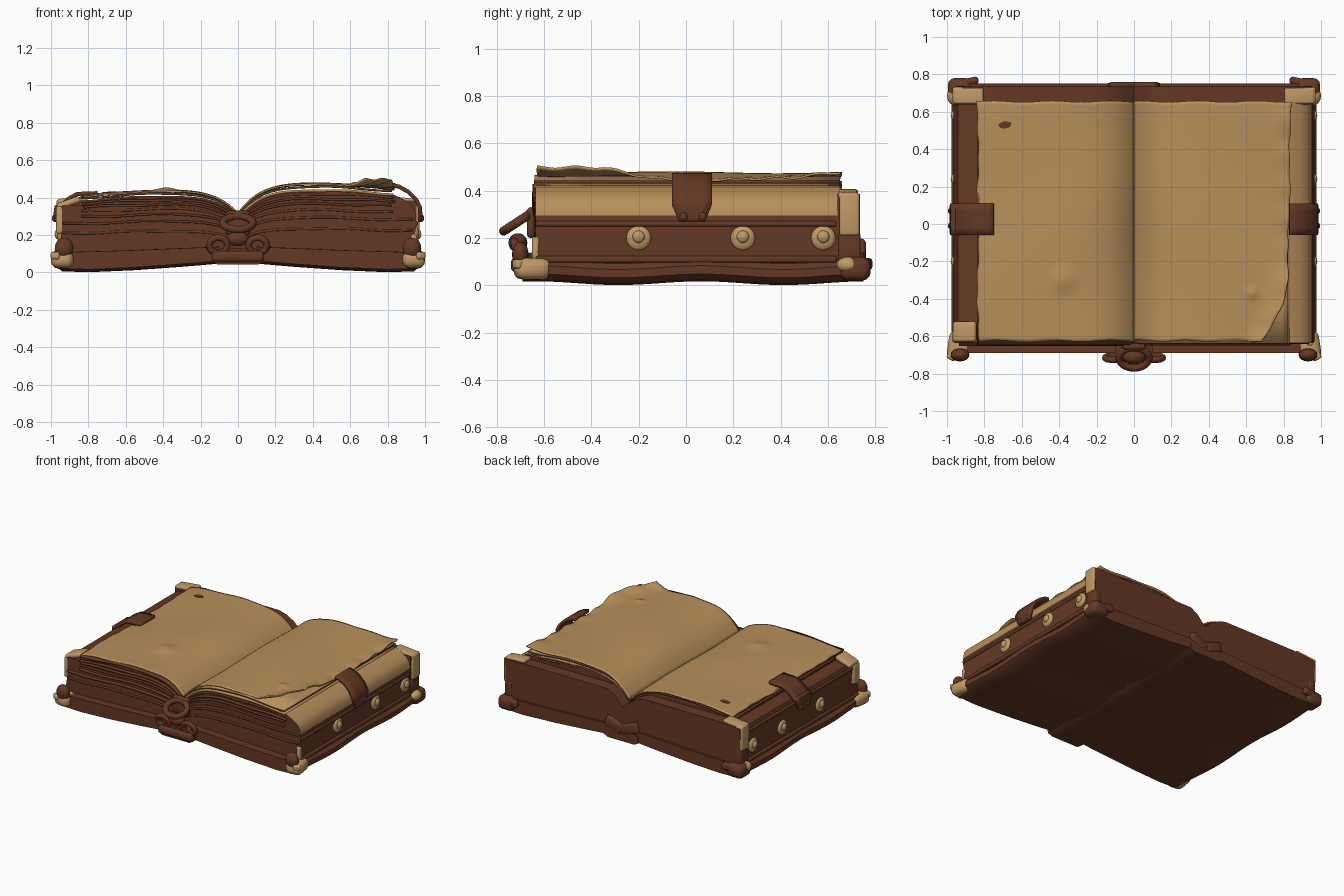
import bpy, bmesh, math, random
from mathutils import Vector, Matrix

random.seed(4)
if "Cube" in bpy.data.objects:
    bpy.data.objects.remove(bpy.data.objects["Cube"], do_unlink=True)


def material(name, rgb):
    m = bpy.data.materials.new(name)
    m.use_nodes = True
    m.diffuse_color = (*rgb, 1)
    bsdf = m.node_tree.nodes["Principled BSDF"]
    bsdf.inputs["Base Color"].default_value = (*rgb, 1)
    bsdf.inputs["Roughness"].default_value = 0.9
    return m


LEATHER = material("brown leather", (0.125, 0.039, 0.017))
PAPER = material("tan parchment", (0.48, 0.275, 0.105))
BRASS = material("pale worn trim", (0.53, 0.32, 0.135))


def finish(name, bm, mats, rule=None, angle=40):
    bmesh.ops.recalc_face_normals(bm, faces=bm.faces)
    me = bpy.data.meshes.new(name)
    for m in mats:
        me.materials.append(m)
    if rule:
        for f in bm.faces:
            f.material_index = rule(f)
    bm.to_mesh(me)
    bm.free()
    ob = bpy.data.objects.new(name, me)
    bpy.context.collection.objects.link(ob)
    bpy.context.view_layer.objects.active = ob
    bpy.ops.object.select_all(action='DESELECT')
    ob.select_set(True)
    bpy.ops.object.shade_smooth_by_angle(angle=math.radians(angle))
    return ob


def prism(name, profile, y0, y1, mats, wave=0.0, rule=None, n=24):
    """Extrude an x-z outline along y with a gentle wave."""
    bm = bmesh.new()
    rings = []
    for j in range(n + 1):
        y = y0 + (y1 - y0) * j / n
        dz = wave * math.sin(y * 9 + 1)
        rings.append([bm.verts.new((x, y, z + dz)) for x, z in profile])
    k = len(profile)
    for a, b in zip(rings, rings[1:]):
        for i in range(k):
            bm.faces.new((a[i], a[(i + 1) % k], b[(i + 1) % k], b[i]))
    bm.faces.new(rings[0])
    bm.faces.new(rings[-1])
    return finish(name, bm, mats, rule)


def sheet(name, point, nu, nv, thick, mats):
    """Thin solid sheet from a function of u and v; the last material is its rim."""
    bm = bmesh.new()
    g = [[bm.verts.new(point(i / nu, j / nv)) for j in range(nv + 1)] for i in range(nu + 1)]
    for i in range(nu):
        for j in range(nv):
            bm.faces.new((g[i][j], g[i + 1][j], g[i + 1][j + 1], g[i][j + 1]))
    ob = finish(name, bm, mats)
    mod = ob.modifiers.new("thickness", 'SOLIDIFY')
    mod.thickness = thick
    mod.offset = 0
    mod.material_offset_rim = len(mats) - 1
    return ob


def block(name, loc, size, mat, bevel=0.015, rot=(0, 0, 0)):
    bm = bmesh.new()
    bmesh.ops.create_cube(bm, size=1, matrix=Matrix.Diagonal((*size, 1)))
    bmesh.ops.bevel(bm, geom=bm.edges[:], offset=bevel, segments=3, profile=0.5, affect='EDGES')
    ob = finish(name, bm, [mat])
    ob.location, ob.rotation_euler = loc, rot
    return ob


def ball(name, loc, size, mat):
    bm = bmesh.new()
    bmesh.ops.create_uvsphere(bm, u_segments=16, v_segments=10, radius=1, matrix=Matrix.Diagonal((*size, 1)))
    ob = finish(name, bm, [mat], angle=60)
    ob.location = loc
    return ob


def ring(name, center, ax, az, tilt, r, mat, n=28, m=10):
    """Elliptical tube loop tilted about the x axis."""
    bm = bmesh.new()
    rot = Matrix.Rotation(tilt, 3, 'X')
    loops = []
    for i in range(n):
        a = 2 * math.pi * i / n
        c = Vector((ax * math.cos(a), 0, az * math.sin(a)))
        out = Vector((math.cos(a), 0, math.sin(a)))
        loops.append([bm.verts.new(Vector(center) + rot @ (c + out * r * math.cos(b) + Vector((0, r * math.sin(b), 0))))
                      for b in (2 * math.pi * j / m for j in range(m))])
    for i in range(n):
        p, q = loops[i], loops[(i + 1) % n]
        for j in range(m):
            bm.faces.new((p[j], p[(j + 1) % m], q[(j + 1) % m], q[j]))
    return finish(name, bm, [mat], angle=80)


def top(s, x):
    """Height of the open page at distance x from the gutter."""
    return 0.31 + (0.2 if s > 0 else 0.16) * (1 - math.exp(-x / 0.13)) - 0.07 * x


def bump(x, y, cx, cy, r, h):
    return h * math.exp(-((x - cx) ** 2 + (y - cy) ** 2) / (r * r))


def page_point(s):
    def point(u, v):
        y = -0.625 + 1.28 * v
        y += 0.004 * math.sin(u * 17 + s) * (2 * v - 1) ** 8
        edge = 0.835 + 0.004 * math.sin(y * 13) + 0.003 * math.sin(y * 41)
        if s > 0:
            edge -= 0.02 * max(0, 0.3 - y) + 0.13 * max(0, (-0.25 - y) / 0.375) ** 2
        x = u * edge
        z = top(s, x) + 0.004 * math.sin(y * 7 + x * 5)
        z += bump(s * x, y, -0.38, -0.3, 0.06, 0.016) + bump(s * x, y, 0.63, -0.37, 0.025, 0.014)
        rim = max(0, (u - 0.82) / 0.18) ** 2
        if s > 0:
            z += rim * (0.04 * min(1, max(0, -0.15 - y) * 5) + 0.025 * max(0, y - 0.45) * 5)
            z += rim * 0.005 * math.sin(y * 37)
        else:
            z -= rim * 0.01
        return (s * x, y, z)
    return point


for s, side in ((1, "left"), (-1, "right")):
    # Cover board
    prism(side + "_cover_board",
          [(s * x, z) for x, z in ((0.1, 0.055), (0.3, 0.038), (0.55, 0.02), (0.8, 0.009), (0.94, 0.014), (0.975, 0.04),
                                   (0.975, 0.075), (0.95, 0.1), (0.6, 0.11), (0.1, 0.13))],
          -0.69, 0.75, [LEATHER], wave=0.008)

    # Page block, one side ending in a drooping parchment page
    if s > 0:
        fore = [(0.955, 0.26), (0.95, 0.295), (0.945, 0.335), (0.925, 0.365), (0.89, 0.388), (0.83, top(s, 0.83) - 0.035)]
    else:
        fore = [(0.955, 0.33), (0.94, 0.36), (0.83, top(s, 0.83) - 0.05)]
    curve = [(x, top(s, x) - 0.03) for x in (0.8 - 0.8 * i / 20 for i in range(21))]
    prof = [(0, 0.08), (0.94, 0.08), (0.955, 0.14), (0.945, 0.2)] + fore + curve
    prism(side + "_page_block", [(s * x, z) for x, z in prof], -0.635, 0.65, [LEATHER, PAPER],
          rule=lambda f: int(s > 0 and abs(f.normal.y) < 0.5 and f.calc_center_median().x > 0.5
                             and f.calc_center_median().z > 0.29))

    # Loose leaves fanned through the block
    for i, t in enumerate((0.36, 0.52, 0.63, 0.72, 0.79, 0.86, 0.91, 0.96)):
        reach = 0.935 if t < 0.6 else 0.82 + random.uniform(0, 0.02)
        front = -0.638 - random.uniform(0, 0.014)
        def leaf(u, v):
            x = u * reach
            y = front + (0.65 - front) * v
            z = 0.1 + t * (top(s, x) - 0.1) + 0.005 * math.sin(x * 14 + i) * u
            return (s * x, y, z)
        mats = [LEATHER]
        if s > 0 and i > 5:
            mats = [PAPER, LEATHER] if i == 7 else [PAPER]
        sheet(f"{side}_leaf_{i + 1}", leaf, 24, 6, 0.012, mats)

    # Open top page
    sheet(side + "_open_page", page_point(s), 50, 70, 0.009, [PAPER])

    # Raised back wall following the pages
    wall = [(0.955 * i / 16, min(top(s, 0.955 * i / 16) - 0.03, 0.385)) for i in range(17)]
    prism(side + "_back_wall", [(s * x, z) for x, z in [(0, 0.07), (0.95, 0.07)] + wall[::-1]],
          0.64, 0.735, [LEATHER], n=4)

    # Fore-edge ridge and lower seam rolls
    for z, w in ((0.26 if s > 0 else 0.325, 0.012), (0.11, 0.014)):
        block(side + "_edge_roll", (s * 0.95, 0.0, z), (2 * w, 1.27, 2 * w), LEATHER, 0.009)

    # Strap over the fore edge, tapering to a point
    h = top(s, 0.83)
    path = [(0.75 if s < 0 else 0.83, h + 0.012), (0.86, h + 0.008), (0.91, h - 0.02), (0.95, h - 0.06),
            (0.972, 0.35), (0.975, 0.31), (0.972, 0.27)]
    def strap(u, v):
        k = min(len(path) - 2, int(u * (len(path) - 1)))
        f = u * (len(path) - 1) - k
        (x0, z0), (x1, z1) = path[k], path[k + 1]
        half = 0.085 - 0.03 * max(0, u - 0.7) / 0.3
        return (s * (x0 + (x1 - x0) * f), 0.025 + half * (2 * v - 1), z0 + (z1 - z0) * f)
    sheet(side + "_strap", strap, 18, 4, 0.022, [LEATHER])
    for y in (-0.01, 0.07):
        ball(side + "_strap_rivet", (s * 0.98, y, 0.29), (0.015, 0.017, 0.02), LEATHER)

    # Studs along the fore edge
    for y in (-0.2, 0.24, 0.58):
        ball(side + "_stud_base", (s * 0.95, y, 0.2), (0.018, 0.052, 0.052), BRASS)
        ball(side + "_stud_knob", (s * 0.965, y, 0.205), (0.015, 0.026, 0.026), BRASS)

    # Lower corner guards with curled tips
    block(side + "_front_guard", (s * 0.935, -0.65, 0.07), (0.12, 0.15, 0.09), BRASS, 0.035, (0, 0, s * 0.15))
    ball(side + "_front_guard_tip", (s * 0.93, -0.7, 0.13), (0.05, 0.035, 0.055), LEATHER)
    block(side + "_front_guard_spike", (s * 0.965, -0.69, 0.09), (0.05, 0.08, 0.04), BRASS, 0.012, (0, 0, s * 0.5))
    block(side + "_back_guard", (s * 0.93, 0.715, 0.07), (0.13, 0.13, 0.1), LEATHER, 0.035)
    ball(side + "_back_guard_patch", (s * 0.96, 0.685, 0.085), (0.04, 0.05, 0.035), BRASS)
    block(side + "_back_guard_tip", (s * 0.91, 0.755, 0.09), (0.16, 0.04, 0.05), LEATHER, 0.015, (0, 0, s * -0.2))

    # Upper back corner post and cap
    block(side + "_back_post", (s * 0.94, 0.69, 0.3), (0.06, 0.085, 0.18), BRASS, 0.012)
    block(side + "_back_post_foot", (s * 0.93, 0.69, 0.16), (0.06, 0.095, 0.12), LEATHER, 0.012)
    block(side + "_back_cap", (s * 0.885, 0.685, 0.385), (0.16, 0.085, 0.03), BRASS, 0.012, (0, s * 0.1, 0))

# Upper front corner trim, on one side only
block("front_corner_cap", (-0.905, -0.575, 0.372), (0.13, 0.11, 0.035), BRASS, 0.015, (0, -0.35, 0))
block("front_corner_post", (-0.95, -0.6, 0.28), (0.045, 0.07, 0.15), BRASS, 0.014)
block("front_corner_strip", (0.94, -0.635, 0.145), (0.03, 0.03, 0.12), BRASS, 0.01)

# Spine
prism("spine", [(-0.14, 0.06), (-0.11, 0.042), (0.11, 0.042), (0.14, 0.06), (0.14, 0.1), (0.09, 0.13), (-0.09, 0.13), (-0.14, 0.1)],
      -0.72, 0.755, [LEATHER], n=6)
for s in (1, -1):
    block("spine_back_tab", (s * 0.06, 0.735, 0.14), (0.15, 0.05, 0.08), LEATHER, 0.02, (0, s * -0.35, 0))
    ring("clasp_loop", (s * 0.105, -0.715, 0.145), 0.048, 0.042, 0.25, 0.018, LEATHER)

# Front clasp
block("clasp_bar", (0, -0.705, 0.085), (0.28, 0.07, 0.06), LEATHER, 0.02)
ring("clasp_ring", (0, -0.715, 0.265), 0.08, 0.065, math.radians(-57), 0.02, LEATHER)
ball("clasp_knot", (0, -0.71, 0.18), (0.06, 0.04, 0.04), LEATHER)
block("clasp_tongue", (0, -0.655, 0.265), (0.13, 0.035, 0.13), LEATHER, 0.017)

# Stain on the open page
bm = bmesh.new()
bmesh.ops.create_cone(bm, cap_ends=True, segments=14, radius1=1, radius2=1, depth=1,
                      matrix=Matrix.Diagonal((0.034, 0.019, 0.008, 1)))
stain = finish("page_stain", bm, [LEATHER])
stain.location = (-0.69, 0.53, top(-1, 0.69) + 0.007)
stain.rotation_euler = (0, -0.07, 0.1)
